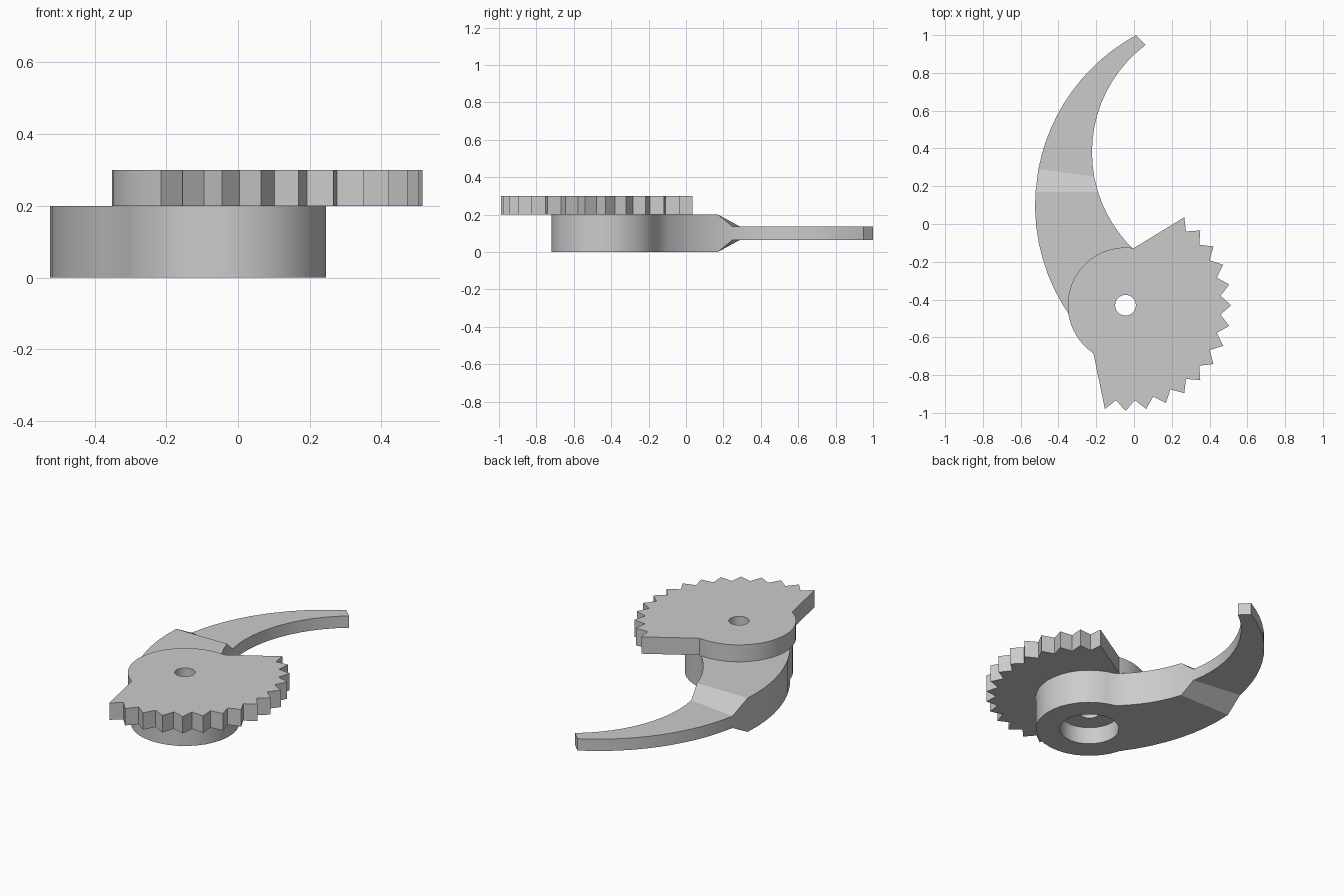
import bpy, bmesh
from math import radians, cos, sin

old = bpy.data.objects.get("Cube")
if old:
    bpy.data.objects.remove(old)

grey = bpy.data.materials.new("plain_grey")
grey.use_nodes = True
colour = (0.6, 0.6, 0.6, 1)
grey.diffuse_color = colour
grey.node_tree.nodes["Principled BSDF"].inputs["Base Color"].default_value = colour

PIVOT = (-0.045, -0.43)
OUTER = ((0.5, 0.1), 1.024)      # outer curve of the arm: centre, radius
INNER = ((0.4875, 0.38), 0.71)   # inner curve of the arm
FULL, THIN = (0, 0.2), (0.065, 0.135)


def polar(centre, radius, degrees):
    a = radians(degrees)
    return (centre[0] + radius * cos(a), centre[1] + radius * sin(a))


def arc(centre, radius, start, end, steps):
    return [polar(centre, radius, start + (end - start) * i / steps)
            for i in range(steps + 1)]


def prism(bm, outline, low, high, open_side=None):
    """Extrude an outline; the side after point open_side is left open."""
    bottom = [bm.verts.new((x, y, low)) for x, y in outline]
    top = [bm.verts.new((x, y, high)) for x, y in outline]
    bm.faces.new(bottom[::-1])
    bm.faces.new(top)
    n = len(outline)
    for i in range(n):
        if i != open_side:
            j = (i + 1) % n
            bm.faces.new((bottom[i], bottom[j], top[j], top[i]))


def make_object(name, bm):
    bmesh.ops.remove_doubles(bm, verts=bm.verts, dist=0.0005)
    bmesh.ops.recalc_face_normals(bm, faces=bm.faces)
    mesh = bpy.data.meshes.new(name)
    bm.to_mesh(mesh)
    bm.free()
    mesh.materials.append(grey)
    obj = bpy.data.objects.new(name, mesh)
    bpy.context.collection.objects.link(obj)
    return obj


def activate(obj):
    bpy.ops.object.select_all(action='DESELECT')
    obj.select_set(True)
    bpy.context.view_layer.objects.active = obj


def drill(obj, radius, low, high):
    """Cut a round hole around the pivot."""
    bm = bmesh.new()
    prism(bm, arc(PIVOT, radius, 0, 360, 32)[:-1], low, high)
    cutter = make_object("hole_cutter", bm)
    cutter.hide_render = True
    mod = obj.modifiers.new("hole", 'BOOLEAN')
    mod.operation = 'DIFFERENCE'
    mod.solver = 'EXACT'
    mod.object = cutter
    activate(obj)
    bpy.ops.object.modifier_apply(modifier=mod.name)
    bpy.data.objects.remove(cutter)


def finish(obj):
    activate(obj)
    bpy.ops.object.shade_smooth_by_angle(angle=radians(30))


# Toothed plate: round back, fan of pointed teeth
pitch = 11.25
teeth = []
for k in range(-9, 6):
    teeth.append(polar(PIVOT, 0.56, k * pitch))
    if k < 5:
        teeth.append(polar(PIVOT, 0.505, (k + 0.5) * pitch))
bm = bmesh.new()
prism(bm, teeth + arc(PIVOT, 0.306, 81.6, 236.3, 20), 0.2, 0.3)
plate = make_object("toothed_plate", bm)
drill(plate, 0.055, 0.1, 0.4)
finish(plate)

# Curved arm: thick hub end, left open where the hook joins
hub = arc(PIVOT, 0.29, 195.6, 439.3, 24)
inner_side = arc(*INNER, 227.6, 197.2, 6)
outer_side = arc(*OUTER, 176.1, 216.4, 8)
outline = hub[:-1] + inner_side + outer_side[:-1]
joint = len(hub) - 1 + len(inner_side) - 1
bm = bmesh.new()
prism(bm, outline, *FULL, open_side=joint)

# Hook: tapers in thickness, then sweeps round to the tip
steps = 12
stations = [(inner_side[-1], outer_side[0], FULL)]
for a, b in zip(arc(*INNER, 190.5, 126.9, steps), arc(*OUTER, 169.3, 118.6, steps)):
    stations.append((a, b, THIN))
rings = []
for a, b, (low, high) in stations:
    rings.append([bm.verts.new((*p, z)) for p, z in
                  ((a, low), (b, low), (b, high), (a, high))])
for r, s in zip(rings, rings[1:]):
    for i in range(4):
        j = (i + 1) % 4
        bm.faces.new((r[i], r[j], s[j], s[i]))
bm.faces.new(rings[-1])
arm = make_object("curved_arm", bm)

# Pivot bore with a wide recess underneath
drill(arm, 0.16, -0.1, 0.1)
drill(arm, 0.055, 0.05, 0.3)
finish(arm)
